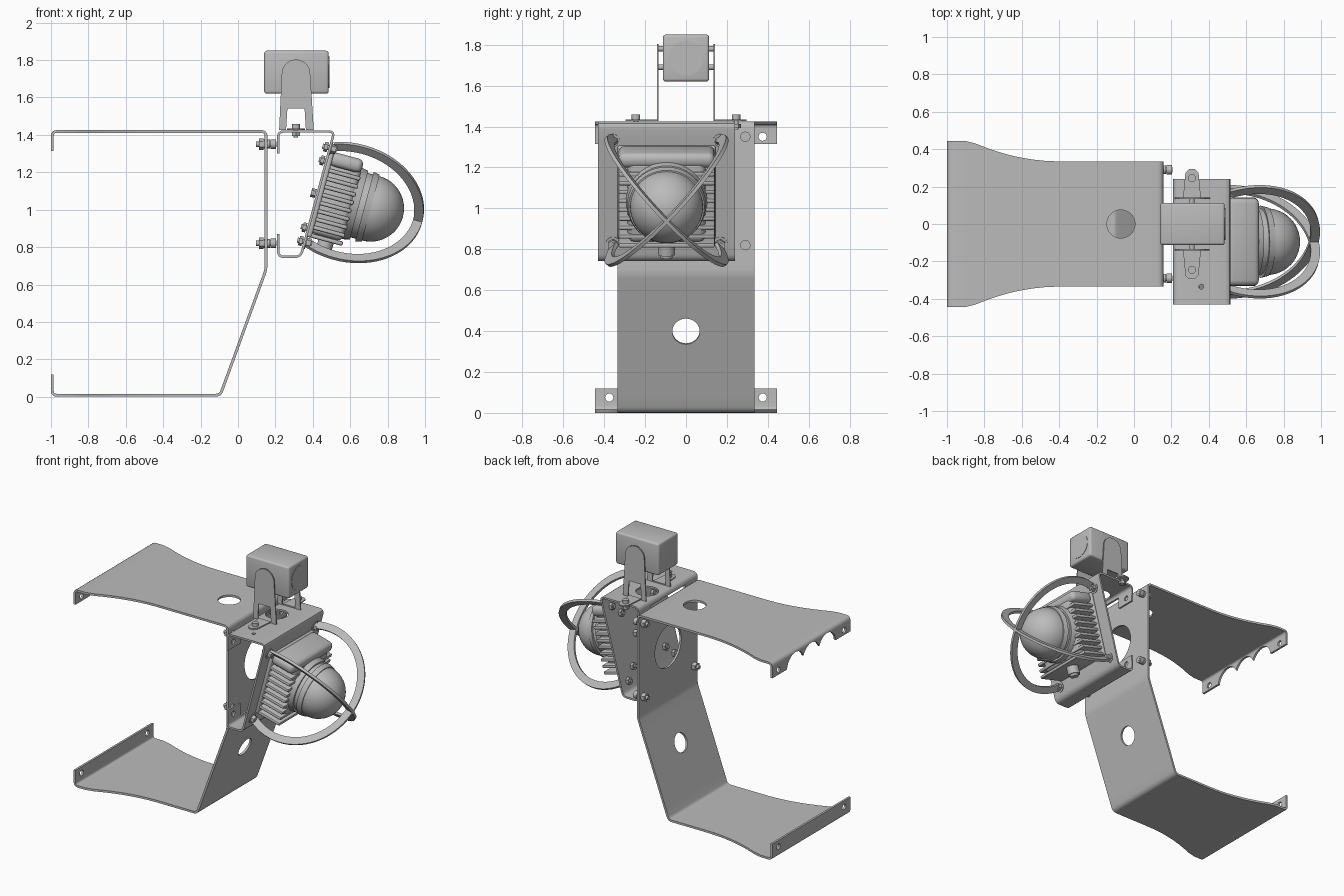
import bpy, bmesh, math
from mathutils import Matrix, Vector

cube = bpy.data.objects.get("Cube")
if cube:
    bpy.data.objects.remove(cube)

grey = bpy.data.materials.new("plain_grey")
grey.use_nodes = True
GREY = (0.5, 0.5, 0.5, 1)
grey.diffuse_color = GREY
grey.node_tree.nodes["Principled BSDF"].inputs["Base Color"].default_value = GREY

# Tilted frame of the lamp: local x is its axis
LAMP = Matrix.Translation((0.42, -0.095, 1.085)) @ Matrix.Rotation(math.radians(15), 4, 'Y')
WORLD = Matrix()


def finish(name, bm, frame=WORLD):
    bmesh.ops.recalc_face_normals(bm, faces=bm.faces)
    mesh = bpy.data.meshes.new(name)
    bm.to_mesh(mesh)
    bm.free()
    mesh.transform(frame)
    mesh.materials.append(grey)
    ob = bpy.data.objects.new(name, mesh)
    bpy.context.collection.objects.link(ob)
    shade(mesh)
    return ob


def shade(mesh):
    for p in mesh.polygons:
        p.use_smooth = True
    mesh.set_sharp_from_angle(angle=math.radians(32))


def cyl(bm, a, b, r, r2=None, n=32):
    a, b = Vector(a), Vector(b)
    rot = (b - a).to_track_quat('Z', 'Y').to_matrix().to_4x4()
    bmesh.ops.create_cone(bm, cap_ends=True, segments=n, radius1=r, radius2=r if r2 is None else r2,
                          depth=(b - a).length, matrix=Matrix.Translation((a + b) / 2) @ rot)


def box(bm, lo, hi, bevel=0.0, seg=3):
    lo, hi = Vector(lo), Vector(hi)
    part = bmesh.new()
    bmesh.ops.create_cube(part, size=1, matrix=Matrix.Translation((lo + hi) / 2) @ Matrix.Diagonal((*(hi - lo), 1)))
    if bevel:
        bmesh.ops.bevel(part, geom=part.edges[:], offset=bevel, segments=seg, affect='EDGES', profile=0.5)
    temp = bpy.data.meshes.new("temp")
    part.to_mesh(temp)
    part.free()
    bm.from_mesh(temp)
    bpy.data.meshes.remove(temp)


def prism(bm, outline, offset):
    vs = [bm.verts.new(p) for p in outline]
    face = bm.faces.new(vs)
    new = bmesh.ops.extrude_face_region(bm, geom=[face])["geom"]
    bmesh.ops.translate(bm, vec=offset, verts=[v for v in new if isinstance(v, bmesh.types.BMVert)])


def bent_path(points, r, step=0.06):
    """Rounds the corners of a polyline and splits its long runs."""
    pts = [Vector(p) for p in points]
    out = [pts[0]]
    for a, b, c in zip(pts, pts[1:], pts[2:]):
        s, e = b + (a - b).normalized() * r, b + (c - b).normalized() * r
        out += [s * (1 - t) ** 2 + b * 2 * t * (1 - t) + e * t * t for t in (0, 0.25, 0.5, 0.75, 1)]
    out.append(pts[-1])
    full = [out[0]]
    for a, b in zip(out, out[1:]):
        n = max(1, int((b - a).length / step))
        full += [a.lerp(b, i / n) for i in range(1, n + 1)]
    return full


def bent_sheet(name, points, r, span, thick, cut):
    """Folded sheet metal: path in xz, y range from span(x), cut by the shapes made in cut(bm)."""
    bm = bmesh.new()
    rows = [[bm.verts.new((p.x, y, p.y)) for y in span(p.x)] for p in bent_path(points, r)]
    for a, b in zip(rows, rows[1:]):
        bm.faces.new((a[0], a[1], b[1], b[0]))
    ob = finish(name, bm)
    cb = bmesh.new()
    cut(cb)
    cutter = finish("cutter", cb)
    cutter.hide_render = True
    sol = ob.modifiers.new("thickness", 'SOLIDIFY')
    sol.thickness, sol.offset = thick, 0
    boo = ob.modifiers.new("holes", 'BOOLEAN')
    boo.operation, boo.object, boo.solver = 'DIFFERENCE', cutter, 'EXACT'
    boo.use_self = True
    mesh = bpy.data.meshes.new_from_object(ob.evaluated_get(bpy.context.evaluated_depsgraph_get()))
    ob.modifiers.clear()
    ob.data = mesh
    bpy.data.objects.remove(cutter)
    shade(mesh)


# Main folded bracket with flared ends
def flare(x):
    t = min(1, max(0, (-0.4 - x) / 0.48))
    w = 0.335 + 0.11 * t * t
    return -w, w


def main_cuts(bm):
    cyl(bm, (-0.07, 0, 1.3), (-0.07, 0, 1.5), 0.075)
    cyl(bm, (0.08, 0, 1.07), (0.2, 0, 1.07), 0.15, n=48)
    cyl(bm, (-0.05, 0, 0.437), (0.15, 0, 0.363), 0.067)
    for y in (-0.375, 0.375):
        for z in (0.075, 1.35):
            cyl(bm, (-1.05, y, z), (-0.9, y, z), 0.02, n=16)
    for y in (-0.18, 0, 0.18):
        cyl(bm, (-1.05, y, 1.305), (-0.95, y, 1.305), 0.098)


bent_sheet("main_bracket", [(-0.993, 1.315), (-0.993, 1.418), (0.15, 1.418), (0.15, 0.68), (-0.095, 0.008),
           (-0.993, 0.008), (-0.993, 0.12)], 0.025, flare, 0.015, main_cuts)


# Tilted lamp bracket with four mounting tabs
def lamp_cuts(bm):
    cyl(bm, (0.31, 0, 1.35), (0.31, 0, 1.5), 0.075)
    cyl(bm, (0.36, -0.335, 1.35), (0.36, -0.335, 1.5), 0.013, n=16)
    for lo, hi in ((1.2, 1.385), (0.78, 0.95)):
        box(bm, (0.19, -0.29, lo), (0.24, 0.1, hi))
    for y in (-0.37, 0.18):
        for z in (0.825, 1.345):
            cyl(bm, (0.18, y, z), (0.26, y, z), 0.018, n=16)


bent_sheet("lamp_bracket", [(0.215, 1.3), (0.215, 1.418), (0.515, 1.418), (0.335, 0.748), (0.215, 0.748),
           (0.215, 0.87)], 0.03, lambda x: (-0.43, 0.24), 0.013, lamp_cuts)

# Bolts joining the main bracket
bm = bmesh.new()
for y in (-0.29, 0.29):
    for z in (0.82, 1.35):
        cyl(bm, (0.095, y, z), (0.205, y, z), 0.014, n=16)
        cyl(bm, (0.112, y, z), (0.135, y, z), 0.03, n=6)
        cyl(bm, (0.135, y, z), (0.17, y, z), 0.024, n=20)
        cyl(bm, (0.175, y, z), (0.203, y, z), 0.025, n=20)
finish("bracket_bolts", bm)

# Sensor box on its fork mount
bm = bmesh.new()
box(bm, (0.14, -0.113, 1.62), (0.485, 0.113, 1.85), 0.014)
cyl(bm, (0.484, 0, 1.735), (0.488, 0, 1.735), 0.085)
finish("sensor_box", bm)

bm = bmesh.new()
arch = [(0.31 + 0.076 * math.cos(a), 1.727 + 0.076 * math.sin(a))
        for a in (math.pi * i / 16 for i in range(17))]
leg = [(0.22, 1.427), (0.257, 1.427), (0.264, 1.54), (0.356, 1.54), (0.363, 1.427), (0.405, 1.427)] + arch
foot = [(0.262, 0.135), (0.358, 0.135), (0.345, 0.275), (0.325, 0.295), (0.295, 0.295), (0.275, 0.275)]
for s in (-1, 1):
    prism(bm, [(x, s * 0.134, z) for x, z in leg], (0, s * 0.008, 0))
    prism(bm, [(x, s * y, 1.427) for x, y in foot], (0, 0, 0.008))
    for z in (1.69, 1.78):
        cyl(bm, (0.31, s * 0.11, z), (0.31, s * 0.134, z), 0.013, n=16)
finish("fork_mount", bm)

bm = bmesh.new()
for y in (-0.245, 0.245):
    cyl(bm, (0.31, y, 1.385), (0.31, y, 1.44), 0.012, n=16)
    cyl(bm, (0.31, y, 1.393), (0.31, y, 1.412), 0.024, n=6)
    cyl(bm, (0.31, y, 1.433), (0.31, y, 1.458), 0.021, n=20)
finish("fork_bolts", bm)

# Finned lamp housing
bm = bmesh.new()
box(bm, (0.007, -0.24, -0.235), (0.035, 0.24, 0.235), 0.012)
box(bm, (0.02, -0.19, -0.21), (0.2, 0.19, 0.2), 0.03)
box(bm, (0.02, -0.235, 0.165), (0.2, 0.235, 0.24), 0.03)
for i in range(9):
    z = -0.222 + i * 0.045
    box(bm, (0.02, -0.236, z - 0.012), (0.205, 0.236, z + 0.012), 0.009, 2)
finish("lamp_housing", bm, LAMP)

bm = bmesh.new()
cyl(bm, (0.19, 0, 0), (0.235, 0, 0), 0.2, 0.19, 48)
cyl(bm, (0.235, 0, 0), (0.27, 0, 0), 0.178, n=48)
cyl(bm, (0.265, 0, 0), (0.3, 0, 0), 0.193, 0.185, 48)
finish("lens_ring", bm, LAMP)

bm = bmesh.new()
bmesh.ops.create_uvsphere(bm, u_segments=48, v_segments=24, radius=0.178,
                          matrix=Matrix.Translation((0.3, 0, 0)) @ Matrix.Rotation(math.pi / 2, 4, 'Y'))
bmesh.ops.delete(bm, geom=[v for v in bm.verts if v.co.x < 0.295], context='VERTS')
finish("lens_dome", bm, LAMP)

bm = bmesh.new()
cyl(bm, (0.115, 0, -0.29), (0.115, 0, -0.22), 0.042)
cyl(bm, (0.115, 0, -0.305), (0.115, 0, -0.29), 0.03, n=20)
finish("cable_gland", bm, LAMP)

# Two crossing flat guard hoops
for name, s in (("guard_hoop_a", 1), ("guard_hoop_b", -1)):
    bm = bmesh.new()
    across = Vector((0, s * 0.69, 0.724))
    side = Vector((0, -s * 0.724, 0.69)) * 0.009
    rings = []
    for i in range(49):
        a = math.radians(-113 + 226 * i / 48)
        ring = []
        for shrink, k in ((0, -1), (0, 1), (0.05, 1), (0.05, -1)):
            p = Vector((0.18 + (0.405 - shrink) * math.cos(a), 0, 0)) + across * (0.43 - shrink) * math.sin(a)
            ring.append(bm.verts.new(p + side * k))
        rings.append(ring)
    for a, b in zip(rings, rings[1:]):
        for k in range(4):
            bm.faces.new((a[k], a[k - 1], b[k - 1], b[k]))
    bm.faces.new(rings[0])
    bm.faces.new(rings[-1])
    finish(name, bm, LAMP)

# Guard fixings and rear nuts
bm = bmesh.new()
for y in (-0.262, 0.262):
    for z in (-0.265, 0.255):
        cyl(bm, (-0.035, y, z), (0.045, y, z), 0.014, n=16)
        cyl(bm, (-0.026, y, z), (-0.006, y, z), 0.026, n=6)
        cyl(bm, (0.006, y, z), (0.016, y, z), 0.036, n=24)
        cyl(bm, (0.016, y, z), (0.04, y, z), 0.026, n=6)
    for z in (-0.19, 0.18):
        cyl(bm, (-0.035, y * 0.7, z), (0.0, y * 0.7, z), 0.014, n=16)
        cyl(bm, (-0.026, y * 0.7, z), (-0.006, y * 0.7, z), 0.026, n=6)
    cyl(bm, (-0.03, y * 0.3, 0), (-0.004, y * 0.3, 0), 0.024, n=6)
finish("lamp_fixings", bm, LAMP)
